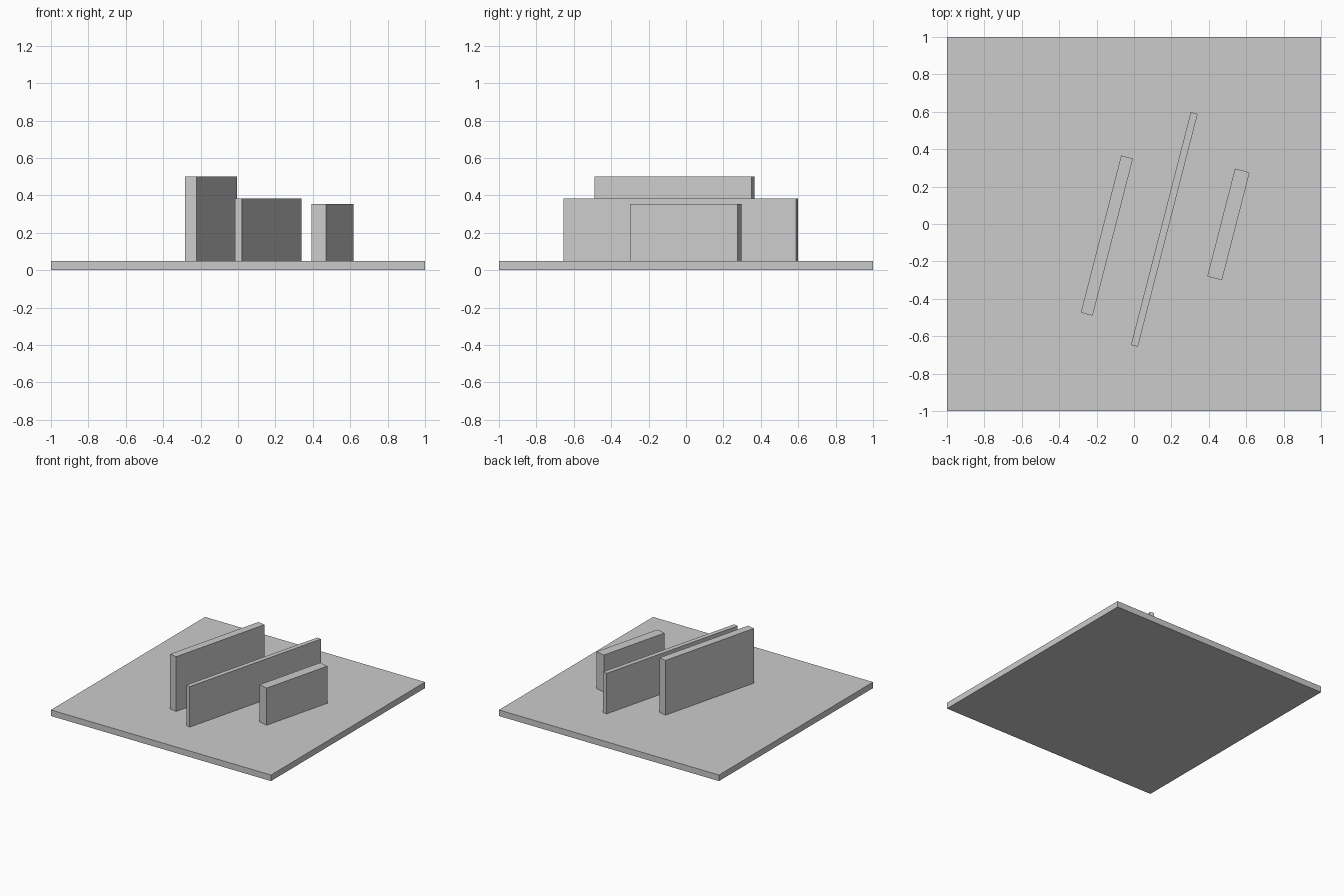
import bpy
import math

cube = bpy.data.objects.get("Cube")
if cube:
    bpy.data.objects.remove(cube, do_unlink=True)

GREY = (0.6, 0.6, 0.6, 1.0)
BASE_TOP = 0.05
TURN = math.radians(-14.4)

# Plain grey material shared by all parts
grey = bpy.data.materials.new("plain_grey")
grey.use_nodes = True
grey.diffuse_color = GREY
grey.node_tree.nodes["Principled BSDF"].inputs["Base Color"].default_value = GREY


def add_box(name, x, y, size, bottom, top, turn=0.0):
    """Box of the given x/y size between two heights, turned about z."""
    bpy.ops.mesh.primitive_cube_add(size=1, location=(x, y, (bottom + top) / 2))
    box = bpy.context.object
    box.name = name
    box.scale = (size[0], size[1], top - bottom)
    box.rotation_euler.z = turn
    box.data.materials.append(grey)


# Square ground slab
add_box("base_slab", 0, 0, (2, 2), 0, BASE_TOP)

# Three parallel upright walls: name, centre, thickness and length, top height
walls = [
    ("tall_wall", -0.145, -0.062, (0.065, 0.867), 0.5),
    ("long_thin_wall", 0.162, -0.029, (0.038, 1.285), 0.383),
    ("short_thick_wall", 0.505, -0.002, (0.081, 0.595), 0.355),
]
for name, x, y, size, top in walls:
    add_box(name, x, y, size, BASE_TOP, top, TURN)
